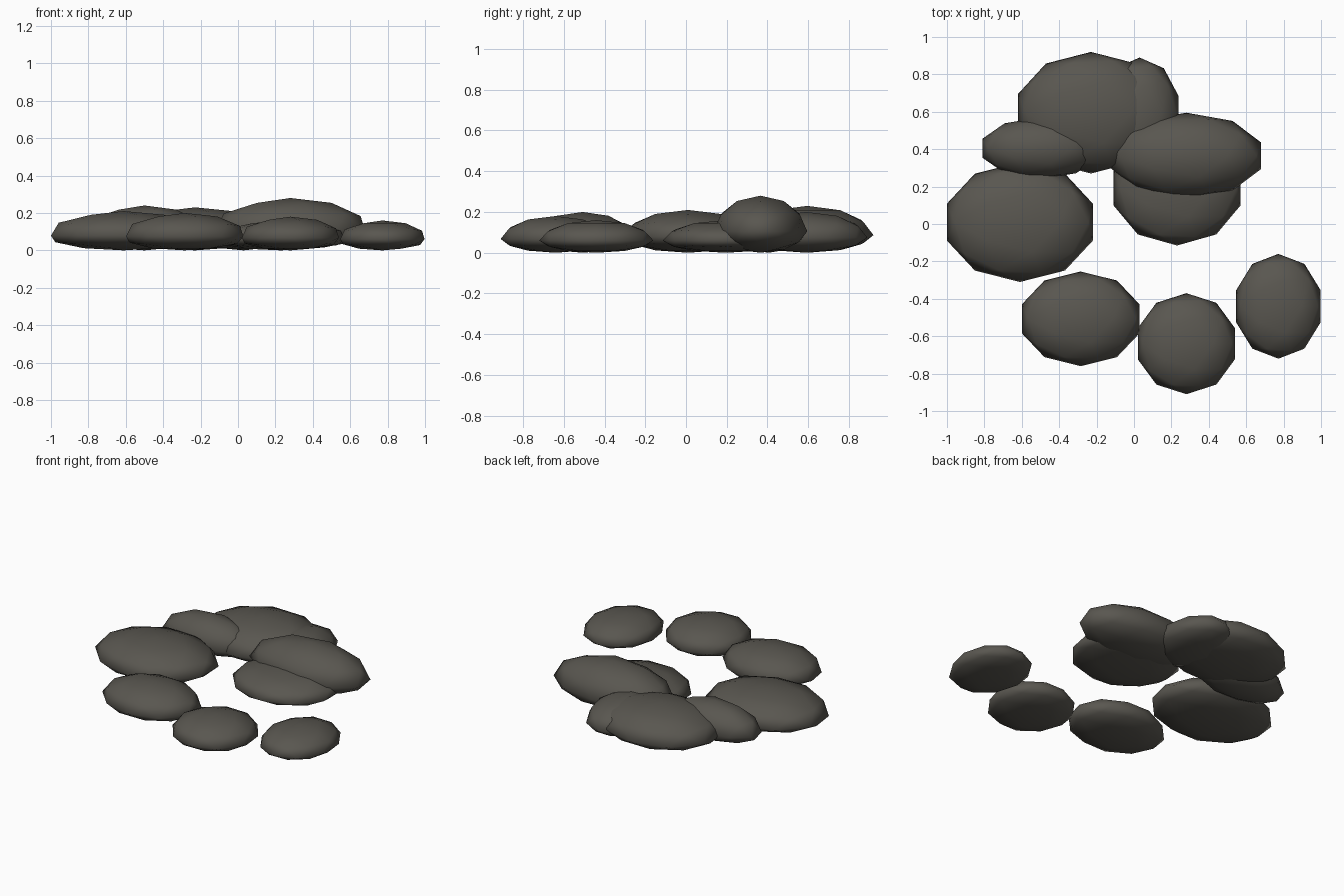
import bpy
import bmesh

cube = bpy.data.objects.get("Cube")
if cube:
    bpy.data.objects.remove(cube, do_unlink=True)

# Dark warm grey rock
rock = bpy.data.materials.new("dark_grey_rock")
rock.use_nodes = True
colour = (0.10, 0.094, 0.08, 1)
rock.diffuse_color = colour
bsdf = rock.node_tree.nodes["Principled BSDF"]
bsdf.inputs["Base Color"].default_value = colour
bsdf.inputs["Roughness"].default_value = 0.9

UNDERSIDE = 0.6  # the lower half is flatter than the upper half


def stone(name, x, y, rx, ry, height):
    """Squashed low-poly boulder resting on the ground."""
    top = height / (1 + UNDERSIDE)
    bm = bmesh.new()
    bmesh.ops.create_icosphere(bm, subdivisions=2, radius=1)
    for v in bm.verts:
        if v.co.z < 0:
            v.co.z *= UNDERSIDE
        v.co.x *= rx
        v.co.y *= ry
        v.co.z *= top
    for f in bm.faces:
        f.smooth = True
    mesh = bpy.data.meshes.new(name)
    bm.to_mesh(mesh)
    bm.free()
    mesh.materials.append(rock)
    obj = bpy.data.objects.new(name, mesh)
    obj.location = (x, y, height - top)
    bpy.context.collection.objects.link(obj)


# Ring of stones: centre, radii, height
stone("large_right_stone", -0.61, 0.01, 0.41, 0.32, 0.21)
stone("large_back_stone", -0.23, 0.595, 0.41, 0.325, 0.23)
stone("small_back_right_stone", -0.50, 0.405, 0.326, 0.165, 0.24)
stone("small_back_left_stone", 0.03, 0.59, 0.22, 0.30, 0.20)
stone("tall_left_stone", 0.28, 0.365, 0.42, 0.23, 0.28)
stone("low_left_stone", 0.23, 0.195, 0.357, 0.31, 0.16)
stone("front_right_stone", -0.285, -0.507, 0.33, 0.253, 0.20)
stone("front_stone", 0.28, -0.64, 0.273, 0.27, 0.18)
stone("front_left_stone", 0.772, -0.44, 0.237, 0.28, 0.16)
